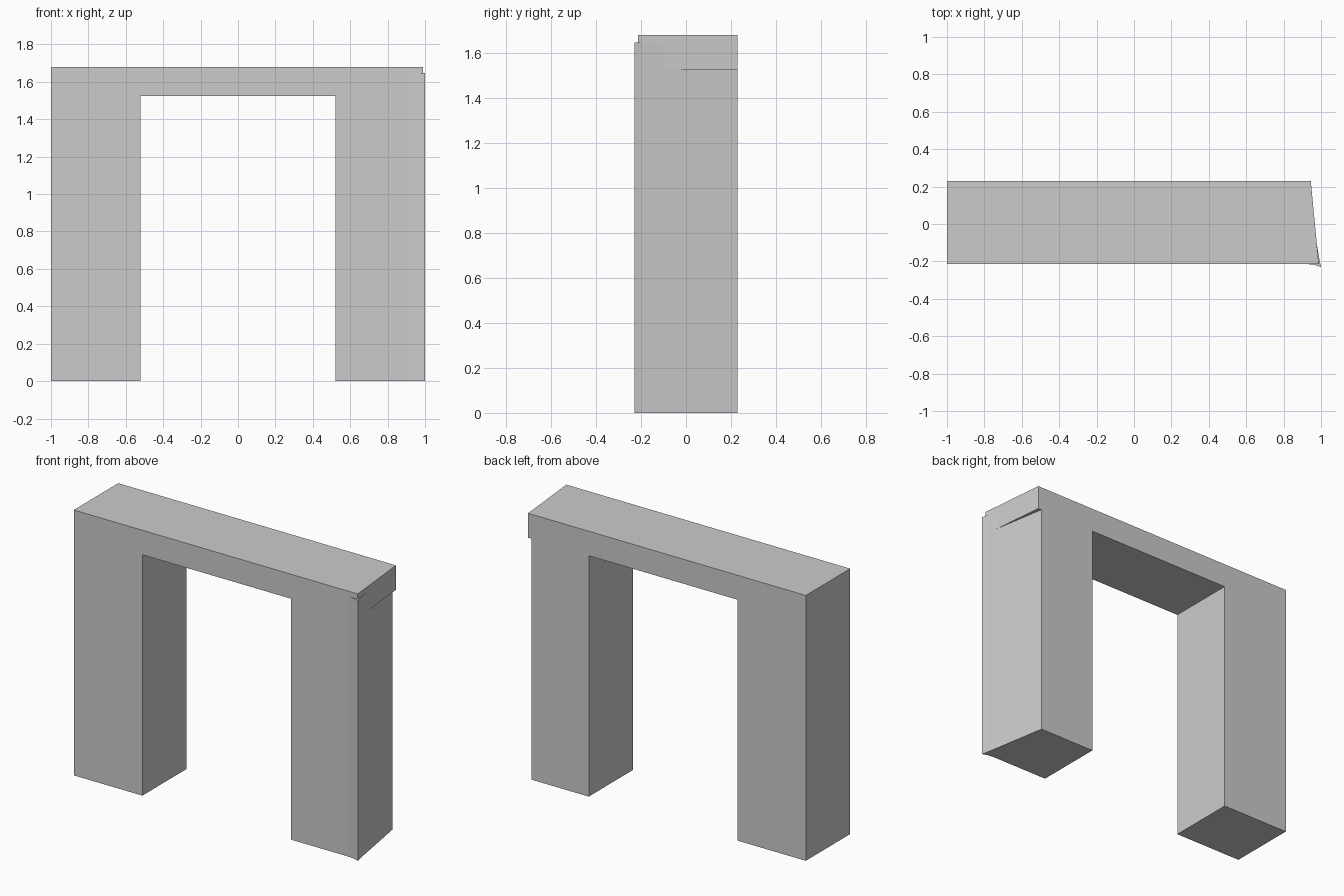
import bpy
import bmesh

if "Cube" in bpy.data.objects:
    bpy.data.objects.remove(bpy.data.objects["Cube"])

FRONT, BACK = -0.214, 0.23
INNER = 0.52
BEAM_BOTTOM, TOP = 1.525, 1.68


def prism(name, outline, z0, z1):
    """Extrude a plan outline (x, y) from z0 up to z1."""
    bm = bmesh.new()
    base = bm.faces.new([bm.verts.new((x, y, z0)) for x, y in outline])
    ext = bmesh.ops.extrude_face_region(bm, geom=[base])
    for v in ext["geom"]:
        if isinstance(v, bmesh.types.BMVert):
            v.co.z = z1
    bmesh.ops.recalc_face_normals(bm, faces=bm.faces)
    mesh = bpy.data.meshes.new(name)
    bm.to_mesh(mesh)
    bm.free()
    obj = bpy.data.objects.new(name, mesh)
    bpy.context.collection.objects.link(obj)
    return obj


# Left pillar, flush with the beam
prism("left_pillar", [(-1, FRONT), (-INNER, FRONT), (-INNER, BACK), (-1, BACK)],
      0, BEAM_BOTTOM)

# Right pillar, with a flared front corner and a slanted outer side;
# its flare runs up past the underside of the beam
prism("right_pillar", [(INNER, FRONT), (0.92, FRONT), (0.96, -0.217), (1.0, -0.23),
                       (0.993, -0.2), (0.92, BACK), (INNER, BACK)],
      0, BEAM_BOTTOM)
prism("right_pillar_head", [(0.92, FRONT), (0.96, -0.217), (1.0, -0.23),
                            (0.993, -0.2), (0.975, -0.09), (0.92, -0.09)],
      BEAM_BOTTOM, 1.647)

# Beam across the top, with a slanted right end
prism("top_beam", [(-1, FRONT), (0.988, FRONT), (0.945, BACK), (-1, BACK)],
      BEAM_BOTTOM, TOP)
